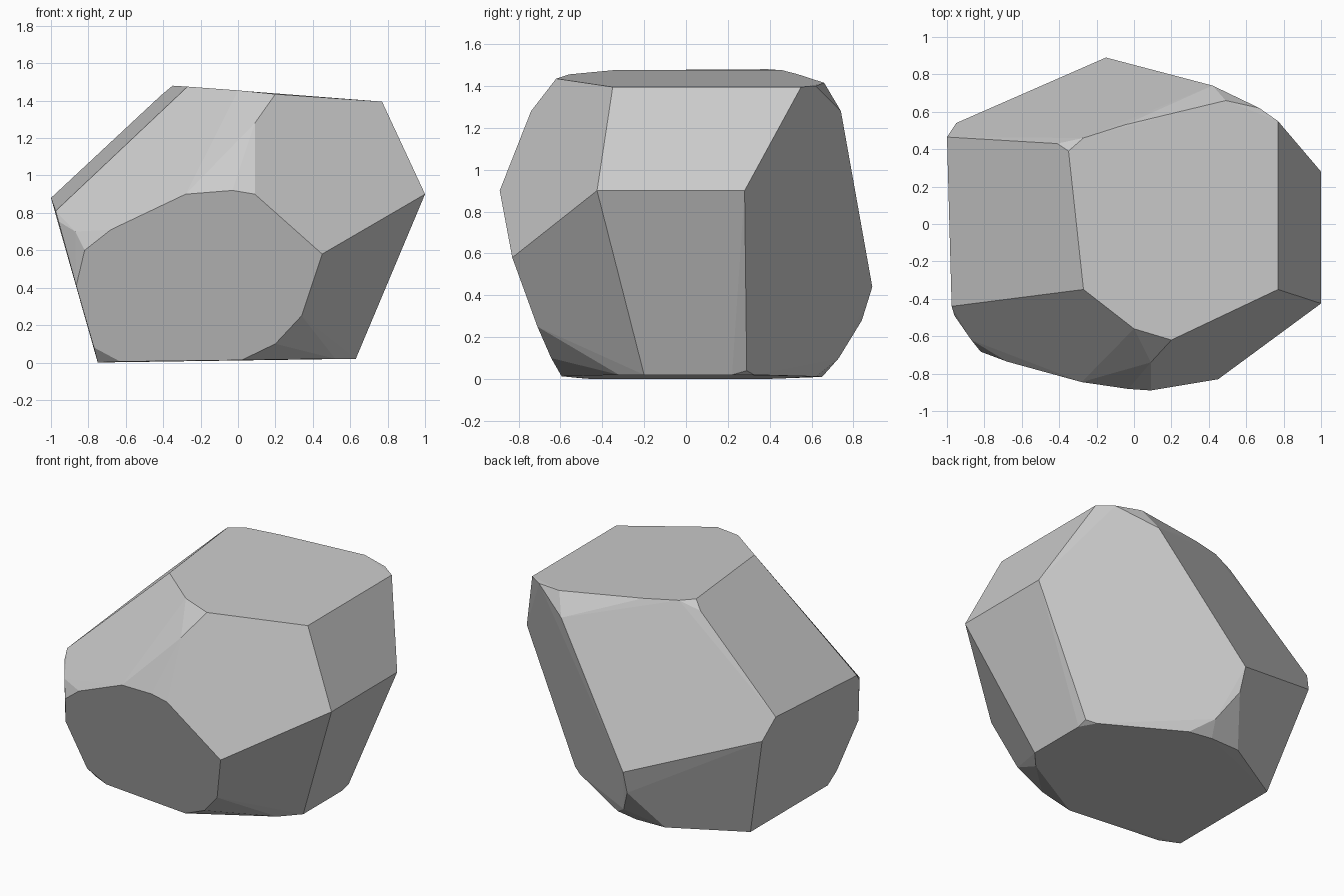
import bpy, bmesh
from math import radians

# Corner points of the faceted stone, grouped by region
top = [(-.27, -.35, 1.475), (0, -.56, 1.455), (.20, -.62, 1.435), (.77, -.35, 1.395),
       (.77, .55, 1.395), (.67, .62, 1.40), (.49, .66, 1.415), (-.05, .53, 1.457),
       (-.27, .46, 1.475), (-.35, .39, 1.48), (-.41, .43, 1.43)]
right = [(1, .28, .90), (1, -.425, .90)]
left = [(-1, .465, .88), (-.975, -.44, .81), (-.96, -.49, .755), (-.87, -.62, .70)]
back = [(.55, .676, 1.35), (.42, .74, 1.28), (-.15, .89, .44), (-.95, .54, .73),
        (-.146, .84, .28), (-.043, .73, .10)]
bottom = [(.63, -.20, .02), (.52, -.32, .02), (.63, .29, .04), (.63, .22, .02),
          (.57, .325, .02), (.08, .62, .012), (-.08, .65, .01), (-.294, .644, .01),
          (-.75, .38, 0), (-.75, -.45, 0)]
upper_front = [(.09, -.74, 1.28)]

# The large lower front facet is one plane, so only x and z are needed
front_xz = [(.45, .58), (.09, .90), (-.03, .92), (-.28, .90), (-.68, .71), (-.82, .60),
            (-.865, .41), (-.77, .08), (-.63, .005), (.02, .013), (.20, .10), (.34, .25)]
front = [(x, -.5875 - .121 * x - .324 * z, z) for x, z in front_xz]

# Wrap the points in a convex skin and merge nearly flat triangles into facets
bm = bmesh.new()
for p in top + right + left + back + bottom + upper_front + front:
    bm.verts.new(p)
hull = bmesh.ops.convex_hull(bm, input=bm.verts[:])
loose = [v for v in bm.verts if not v.link_faces]
bmesh.ops.delete(bm, geom=loose, context='VERTS')
bmesh.ops.dissolve_limit(bm, angle_limit=radians(2.5), verts=bm.verts[:], edges=bm.edges[:])
bmesh.ops.recalc_face_normals(bm, faces=bm.faces[:])

mesh = bpy.data.meshes.new("rock")
bm.to_mesh(mesh)
bm.free()
bpy.context.collection.objects.link(bpy.data.objects.new("rock", mesh))
